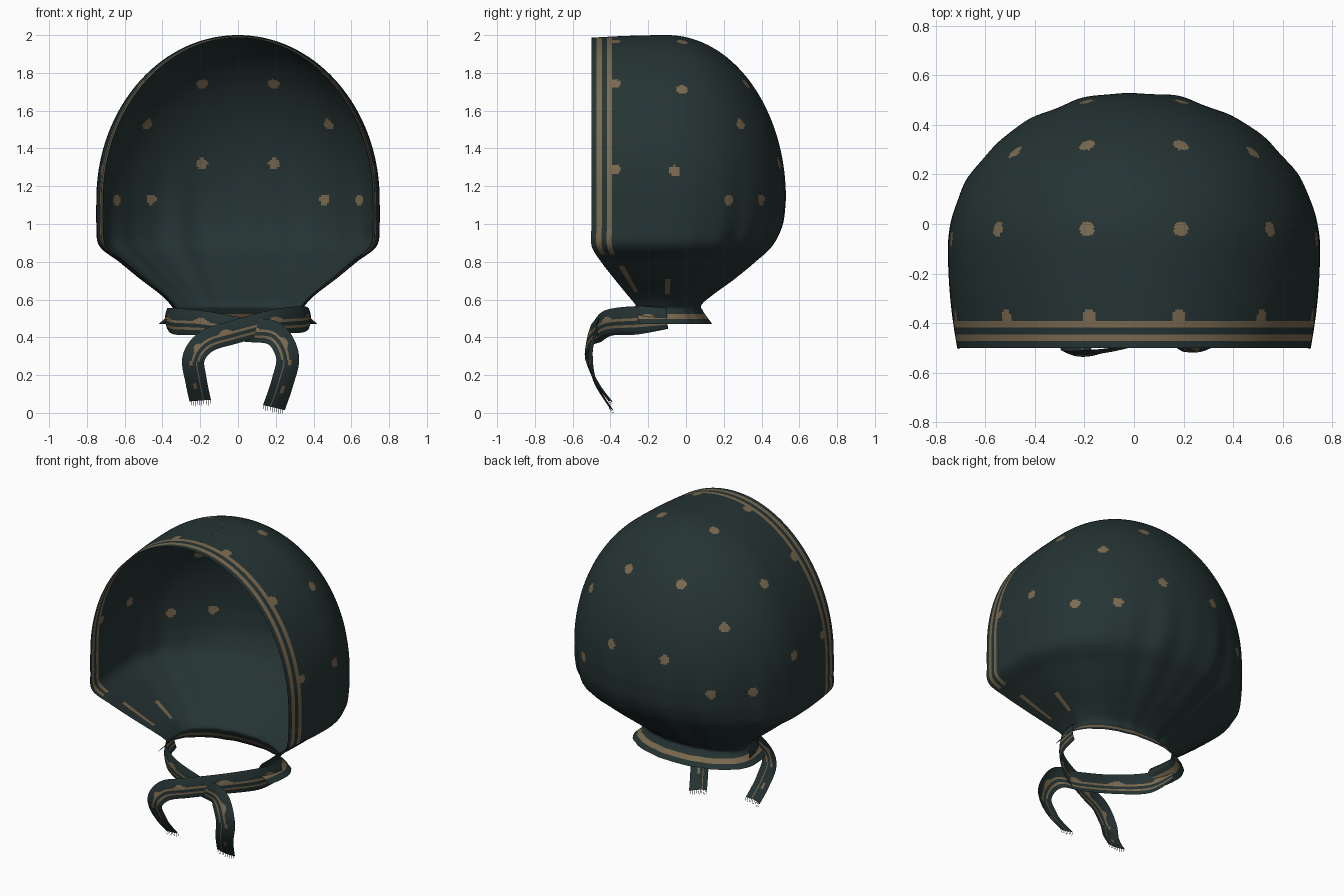
import bpy, math
from mathutils import Vector

if "Cube" in bpy.data.objects:
    bpy.data.objects.remove(bpy.data.objects["Cube"])


def material(name, rgb):
    m = bpy.data.materials.new(name)
    m.diffuse_color = (*rgb, 1)
    m.use_nodes = True
    m.node_tree.nodes["Principled BSDF"].inputs["Base Color"].default_value = m.diffuse_color
    return m


CLOTH = material("dark_teal_cloth", (0.019, 0.034, 0.034))
TAN = material("tan_print", (0.20, 0.145, 0.08))


def catmull(keys, t):
    """Smooth interpolation through a list of equal-length tuples, t in 0..1."""
    f = min(max(t, 0), 1) * (len(keys) - 1)
    i = min(int(f), len(keys) - 2)
    f -= i
    p0, p1, p2, p3 = (keys[min(max(i + k, 0), len(keys) - 1)] for k in (-1, 0, 1, 2))
    return [0.5 * (2 * b + (c - a) * f + (2 * a - 5 * b + 4 * c - d) * f * f
                   + (3 * b - a - 3 * c + d) * f ** 3) for a, b, c, d in zip(p0, p1, p2, p3)]


def grid_object(name, rows, rule):
    """Make a sheet from rows of points; rule(row, col, centre) is True where it is tan."""
    n = len(rows[0])
    verts = [p for r in rows for p in r]
    faces, tan = [], []
    for i in range(len(rows) - 1):
        for j in range(n - 1):
            faces.append((i * n + j, (i + 1) * n + j, (i + 1) * n + j + 1, i * n + j + 1))
            c = (rows[i][j] + rows[i + 1][j + 1]) / 2
            tan.append(1 if rule(i, j, c) else 0)
    return mesh_object(name, verts, faces, tan)


def mesh_object(name, verts, faces, tan):
    me = bpy.data.meshes.new(name)
    me.from_pydata(verts, [], faces)
    me.materials.append(CLOTH)
    me.materials.append(TAN)
    for p, t in zip(me.polygons, tan):
        p.material_index = t
        p.use_smooth = True
    ob = bpy.data.objects.new(name, me)
    bpy.context.collection.objects.link(ob)
    return ob


# ---- hood: half ellipsoid drawn forward to the face opening, gathered at the neck
YC, ZC = -0.1, 1.13
HALF, STRAIGHT = 132, 44
TOP_ROWS, LOW_ROWS = 110, 76
# z, half width, front y, back y
LOWER = [(1.13, .75, -.5, .53), (1.0, .75, -.5, .515), (.885, .735, -.5, .46),
         (.80, .63, -.45, .37), (.71, .52, -.38, .26), (.63, .415, -.315, .15),
         (.575, .36, -.27, .085), (.54, .35, -.26, .09), (.47, .42, -.25, .14)]


def hood_row(z, w, yf, yb):
    fold = 0.022 * min(max((1.35 - z) / 0.5, 0), 1) * (1 if z > .8 else max(.4, z / .8))
    row = []
    for j in range(2 * HALF + 1):
        side = -1 if j < HALF else 1
        s = HALF - abs(j - HALF)
        if s <= STRAIGHT:
            a = s / STRAIGHT
            q = (1 - a) ** 2
            x, y = w * (1 - .05 * q), yf + (YC - yf) * a
            zz = z - max(z - ZC, 0) * .016 * q
        else:
            ang = (s - STRAIGHT) / (HALF - STRAIGHT) * math.pi / 2
            full = ang if side > 0 else math.pi - ang
            k = 1 + fold * math.sin(ang) * (.6 * math.cos(14 * full) + .4 * math.cos(23 * full + 1))
            x, y, zz = w * math.cos(ang) * k, YC + (yb - YC) * math.sin(ang) * k, z
        row.append(Vector((side * x, y, zz)))
    return row


rows = []
for i in range(TOP_ROWS):
    t = i / TOP_ROWS * math.pi / 2
    rows.append(hood_row(ZC + .87 * math.cos(t), max(.75 * math.sin(t), 1e-4),
                         -.5, YC + .63 * math.sin(t)))
for i in range(LOW_ROWS + 1):
    rows.append(hood_row(*catmull(LOWER, i / LOW_ROWS)))

# printed dots, mirrored in x
DOTS = [(.19, -.02, 1.964), (.55, -.02, 1.71), (.19, .32, 1.745), (.48, .29, 1.526),
        (.19, .49, 1.32), (.738, -.06, 1.28), (.455, .395, 1.13), (.64, .225, 1.13),
        (.18, -.375, 1.96), (.52, -.375, 1.745), (.725, -.375, 1.29)]
DOTS = [Vector(d) for d in DOTS]


def hood_print(i, j, c):
    s = min(j, 2 * HALF - 1 - j)
    if c.z > .84 and s in (3, 4, 5, 9, 10, 11):       # border stripes
        return True
    if c.z < .84:
        if .495 < c.z < .525:                         # stripe round the collar
            return True
        if .64 < c.z < .78 and 10 <= s <= 13:         # gathered streaks
            return True
        return .63 < c.z < .71 and abs(s - STRAIGHT) < 3
    p = Vector((abs(c.x), c.y, c.z))
    return any((p - d).length < .03 for d in DOTS)


grid_object("hood", rows, hood_print)


# ---- crossed neck ties with hanging fringed tails
# x, y, z, half width
OVER = [(.375, -.10, .50, .055), (.335, -.26, .495, .07), (.18, -.42, .48, .065),
        (-.03, -.49, .425, .062), (-.165, -.515, .38, .062), (-.235, -.52, .29, .06),
        (-.222, -.475, .17, .058), (-.2, -.4, .065, .058)]
UNDER = [(-.375, -.10, .50, .055), (-.335, -.26, .485, .07), (-.18, -.39, .475, .065),
         (.03, -.445, .44, .062), (.19, -.475, .42, .065), (.262, -.505, .30, .062),
         (.235, -.475, .16, .06), (.19, -.395, .028, .06)]
STEPS, ACROSS = 110, 20


def make_tie(name, keys):
    side = 1 if keys[0][0] > 0 else -1
    rows = []
    for i in range(STEPS + 1):
        t = i / STEPS
        x, y, z, hw = catmull(keys, t)
        tangent = Vector(catmull(keys, t + .01)[:3]) - Vector(catmull(keys, t - .01)[:3])
        fall = min(max((t - .3) / .4, 0), 1)
        normal = Vector((x * (1 - .7 * fall), y - YC - .02, 0)).normalized()
        across = normal.cross(tangent).normalized() * side
        rows.append([Vector((x, y, z)) + across * hw * (1 - 2 * k / ACROSS) + normal * .012
                     * math.sin(math.pi * k / ACROSS) for k in range(ACROSS + 1)])

    def tie_print(i, k, c):
        if i > 80:                                    # tails: thin stripe and small dots
            return k == 6 or (i % 16 < 4 and 10 <= k <= 12)
        if k in (4, 5, 9, 10):
            return True
        bump = abs(i % 20 - 10)
        return 11 <= k <= 13 and bump < 4 - (k - 11)

    grid_object(name, rows, tie_print)

    # fringe threads on the tail end
    end = rows[-1]
    verts, faces = [], []
    for k in range(0, ACROSS, 2):
        a, b = end[k], end[k].lerp(end[k + 1], .5)
        drop = Vector((0, .006, -.02 - .004 * (k % 3)))
        n = len(verts)
        verts += [a, b, b + drop, a + drop]
        faces.append((n, n + 1, n + 2, n + 3))
    mesh_object(name + "_fringe", verts, faces, [0] * len(faces))


make_tie("over_tie", OVER)
make_tie("under_tie", UNDER)
